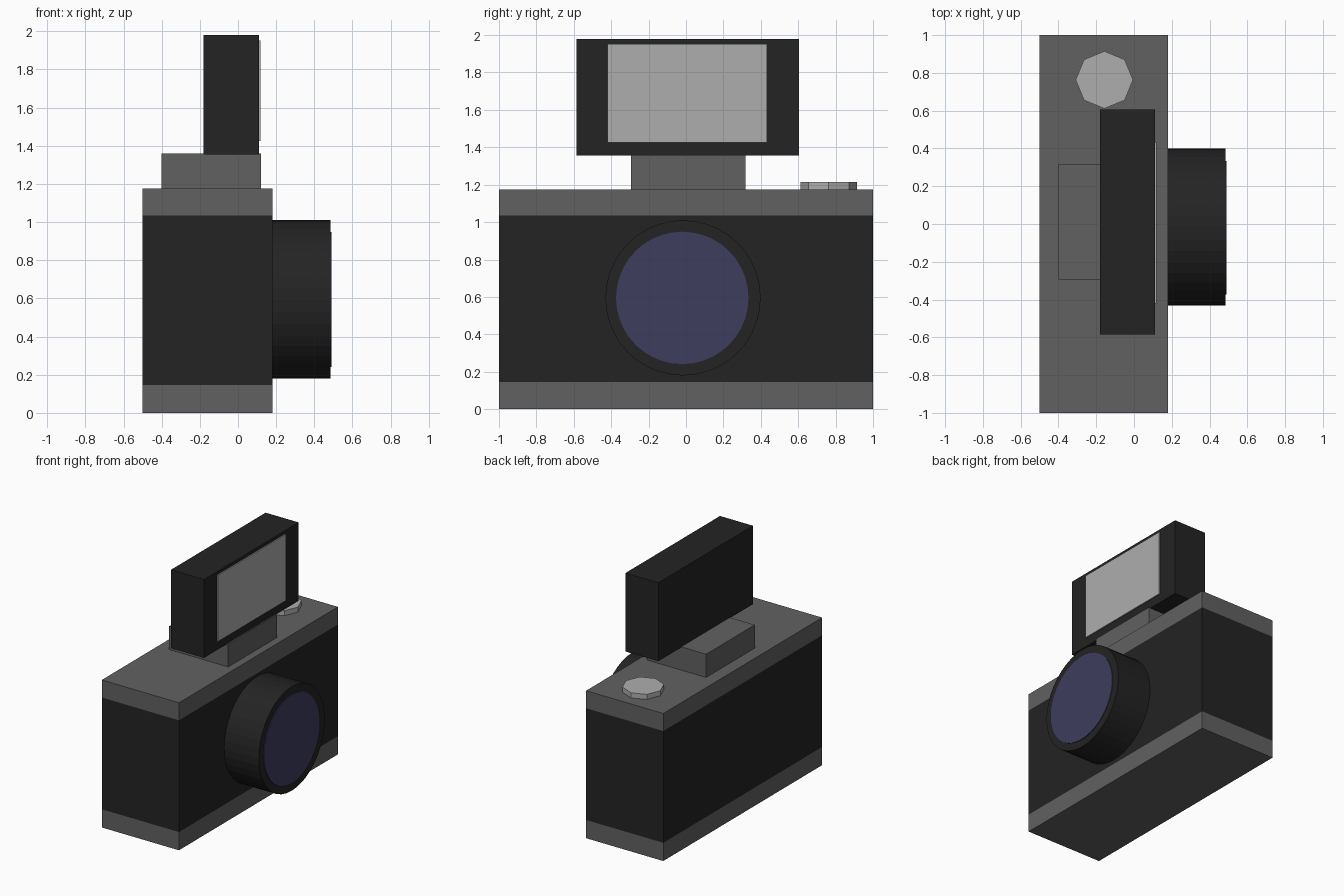
import bpy, bmesh, math
from mathutils import Matrix, Vector

if "Cube" in bpy.data.objects:
    bpy.data.objects.remove(bpy.data.objects["Cube"])


def material(name, rgb):
    m = bpy.data.materials.new(name)
    m.diffuse_color = (*rgb, 1)
    m.use_nodes = True
    m.node_tree.nodes["Principled BSDF"].inputs["Base Color"].default_value = m.diffuse_color
    return m


black = material("black", (0.017, 0.017, 0.017))
grey = material("grey", (0.12, 0.12, 0.12))
silver = material("silver", (0.42, 0.42, 0.42))
lens_blue = material("lens blue", (0.049, 0.047, 0.112))


def finish(name, bm, *mats):
    bmesh.ops.recalc_face_normals(bm, faces=bm.faces)
    mesh = bpy.data.meshes.new(name)
    bm.to_mesh(mesh)
    bm.free()
    for m in mats:
        mesh.materials.append(m)
    ob = bpy.data.objects.new(name, mesh)
    bpy.context.collection.objects.link(ob)
    return ob


def box_mesh(lo, hi):
    lo, hi = Vector(lo), Vector(hi)
    bm = bmesh.new()
    bmesh.ops.create_cube(bm, size=1, matrix=Matrix.Translation((lo + hi) / 2)
                          @ Matrix.Diagonal((*(hi - lo), 1)))
    return bm


def box(name, lo, hi, mat):
    return finish(name, box_mesh(lo, hi), mat)


def cylinder(name, centre, radius, depth, sides, mat, along_x=False):
    bm = bmesh.new()
    turn = Matrix.Rotation(math.pi / 2, 4, 'Y') if along_x else Matrix()
    bmesh.ops.create_cone(bm, cap_ends=True, segments=sides, radius1=radius,
                          radius2=radius, depth=depth,
                          matrix=Matrix.Translation(centre) @ turn)
    return finish(name, bm, mat)


# Camera body: one block cut into three colour bands
LOW, HIGH = 0.145, 1.035
bm = box_mesh((-0.5, -1, 0), (0.18, 1, 1.175))
for z in (LOW, HIGH):
    bmesh.ops.bisect_plane(bm, geom=bm.verts[:] + bm.edges[:] + bm.faces[:],
                           plane_co=(0, 0, z), plane_no=(0, 0, 1))
for f in bm.faces:
    f.material_index = int(LOW < f.calc_center_median().z < HIGH)
finish("camera_body", bm, grey, black)

# Lens barrel and front glass, facing +x
cylinder("lens_barrel", (0.3325, -0.016, 0.595), 0.415, 0.305, 40, black, True)
cylinder("lens_glass", (0.4875, -0.02, 0.595), 0.354, 0.007, 40, lens_blue, True)

# Raised mount with the flash on top
box("flash_mount", (-0.4, -0.295, 1.175), (0.12, 0.318, 1.36), grey)
box("flash_housing", (-0.18, -0.585, 1.355), (0.11, 0.605, 1.98), black)
box("flash_panel", (0.11, -0.42, 1.425), (0.119, 0.432, 1.953), silver)

# Eight-sided shutter button
cylinder("shutter_button", (-0.157, 0.763, 1.195), 0.152, 0.04, 8, silver)
